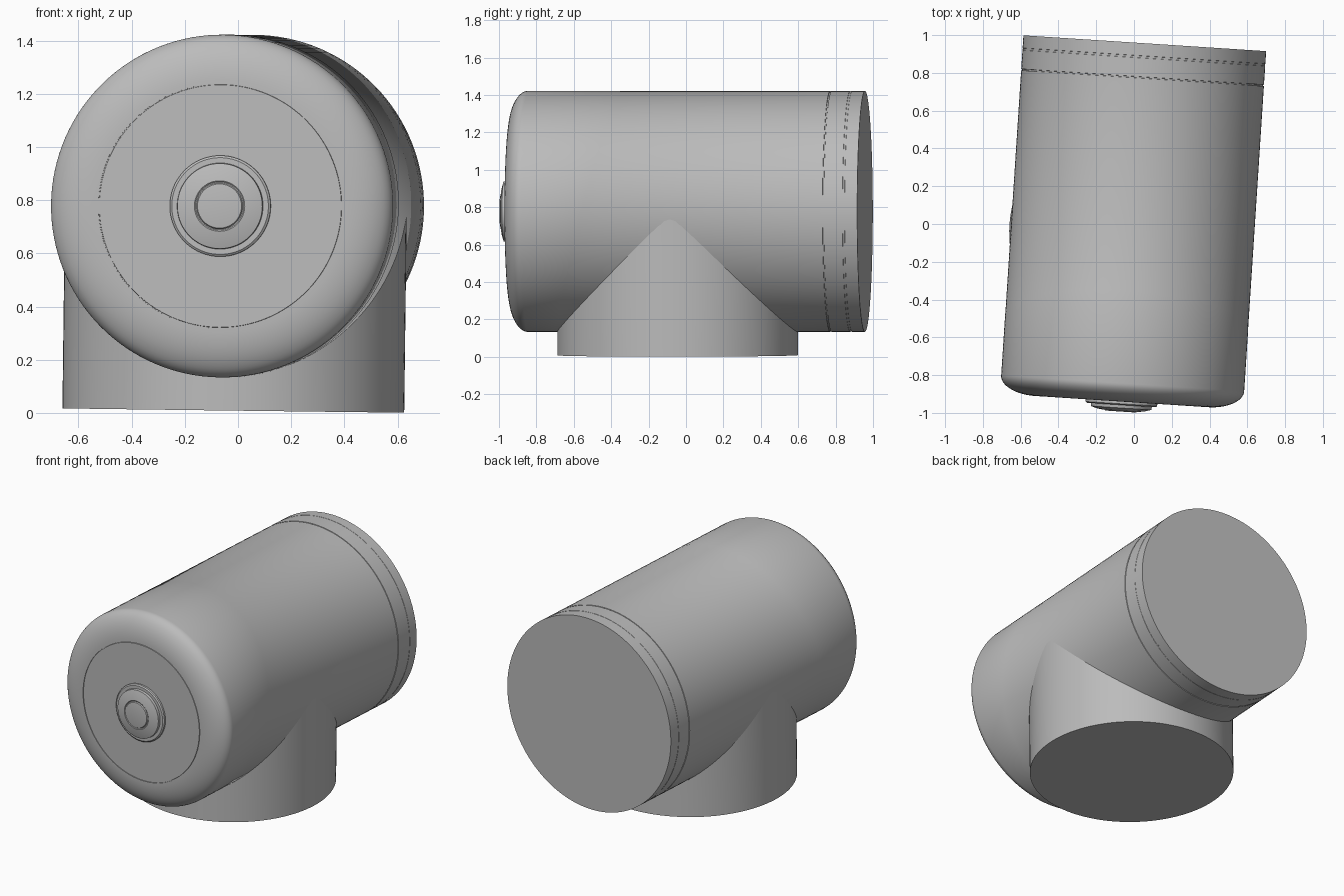
import bpy, bmesh
from math import sin, cos, pi, radians, sqrt
from mathutils import Vector, Matrix

cube = bpy.data.objects.get("Cube")
if cube:
    bpy.data.objects.remove(cube)

SEGS = 128
R = 0.644
# Shared placement: slight turn and roll about the barrel axis
PLACE = (Matrix.Translation((-0.008, -0.045, 0.778))
         @ Matrix.Rotation(radians(-3.72), 4, 'Z')
         @ Matrix.Rotation(radians(0.72), 4, 'Y'))

grey = bpy.data.materials.new("plain grey")
grey.use_nodes = True
colour = (0.5, 0.5, 0.5, 1)
grey.diffuse_color = colour
grey.node_tree.nodes["Principled BSDF"].inputs["Base Color"].default_value = colour


def finish(bm, name):
    bmesh.ops.recalc_face_normals(bm, faces=bm.faces)
    mesh = bpy.data.meshes.new(name)
    bm.to_mesh(mesh)
    bm.free()
    mesh.materials.append(grey)
    ob = bpy.data.objects.new(name, mesh)
    bpy.context.collection.objects.link(ob)
    ob.matrix_world = PLACE
    bpy.ops.object.select_all(action='DESELECT')
    ob.select_set(True)
    bpy.context.view_layer.objects.active = ob
    bpy.ops.object.shade_smooth_by_angle(angle=radians(30))
    return ob


def skin(bm, rings):
    """Join rings of vertices and close both ends."""
    for a, b in zip(rings, rings[1:]):
        for i in range(SEGS):
            j = (i + 1) % SEGS
            bm.faces.new((a[i], a[j], b[j], b[i]))
    bm.faces.new(rings[0])
    bm.faces.new(rings[-1])


def lathe(profile):
    """Revolve (radius, y) points about the y axis."""
    bm = bmesh.new()
    rings = [[bm.verts.new((r * cos(2 * pi * i / SEGS), y, r * sin(2 * pi * i / SEGS)))
              for i in range(SEGS)] for r, y in profile]
    skin(bm, rings)
    return bm


# Barrel: flat front disc with a fine groove, rounded rim, back collar
FACE, RIM, DISC = -0.897, -0.80, 0.46
profile = [(DISC - 0.004, FACE), (DISC - 0.003, FACE + 0.005), (DISC, FACE + 0.005)]
for k in range(17):
    a = pi / 2 * k / 16
    profile.append((DISC + (R - DISC) * sin(a), RIM + (FACE - RIM) * cos(a)))
profile += [(R, 0.818), (R - 0.004, 0.819), (R - 0.004, 0.825), (R, 0.826),
            (R, 0.925), (R - 0.001, 0.926), (R - 0.001, 0.936), (R, 0.937), (R, 1.004)]
bm = lathe(profile)

# Slanted seam: the front sleeve is a hair wider than the rest
seam = Vector((0, -0.475, 0))
normal = Vector((0, 1, -0.26)).normalized()
for offset in (0, 0.002):
    bmesh.ops.bisect_plane(bm, geom=bm.verts[:] + bm.edges[:] + bm.faces[:], dist=1e-6,
                           plane_co=seam + normal * offset, plane_no=normal)
for v in bm.verts:
    if (v.co - seam).dot(normal) < 0.001 and v.co.y > FACE + 0.04:
        v.co.x *= 1.001
        v.co.z *= 1.001
finish(bm, "barrel")

# Stepped button on the front disc
finish(lathe([(0.19, FACE + 0.01), (0.19, FACE - 0.012), (0.182, FACE - 0.018),
              (0.162, FACE - 0.018), (0.16, FACE - 0.034), (0.13, FACE - 0.043),
              (0.095, FACE - 0.049), (0.091, FACE - 0.046), (0.087, FACE - 0.046),
              (0.083, FACE - 0.052), (0.078, FACE - 0.053)]), "front_button")

# Base post: round wall whose top follows the underside of the barrel
bm = bmesh.new()
PR = 0.643
bottom, top = [], []
for i in range(SEGS):
    x, y = PR * cos(2 * pi * i / SEGS), PR * sin(2 * pi * i / SEGS)
    bottom.append(bm.verts.new((x, y, -0.769)))
    top.append(bm.verts.new((x, y, 0.01 - sqrt(max(R * R - x * x, 0)))))
for i in range(SEGS):
    j = (i + 1) % SEGS
    bm.faces.new((bottom[i], bottom[j], top[j], top[i]))
bm.faces.new(bottom)
finish(bm, "base_post")
